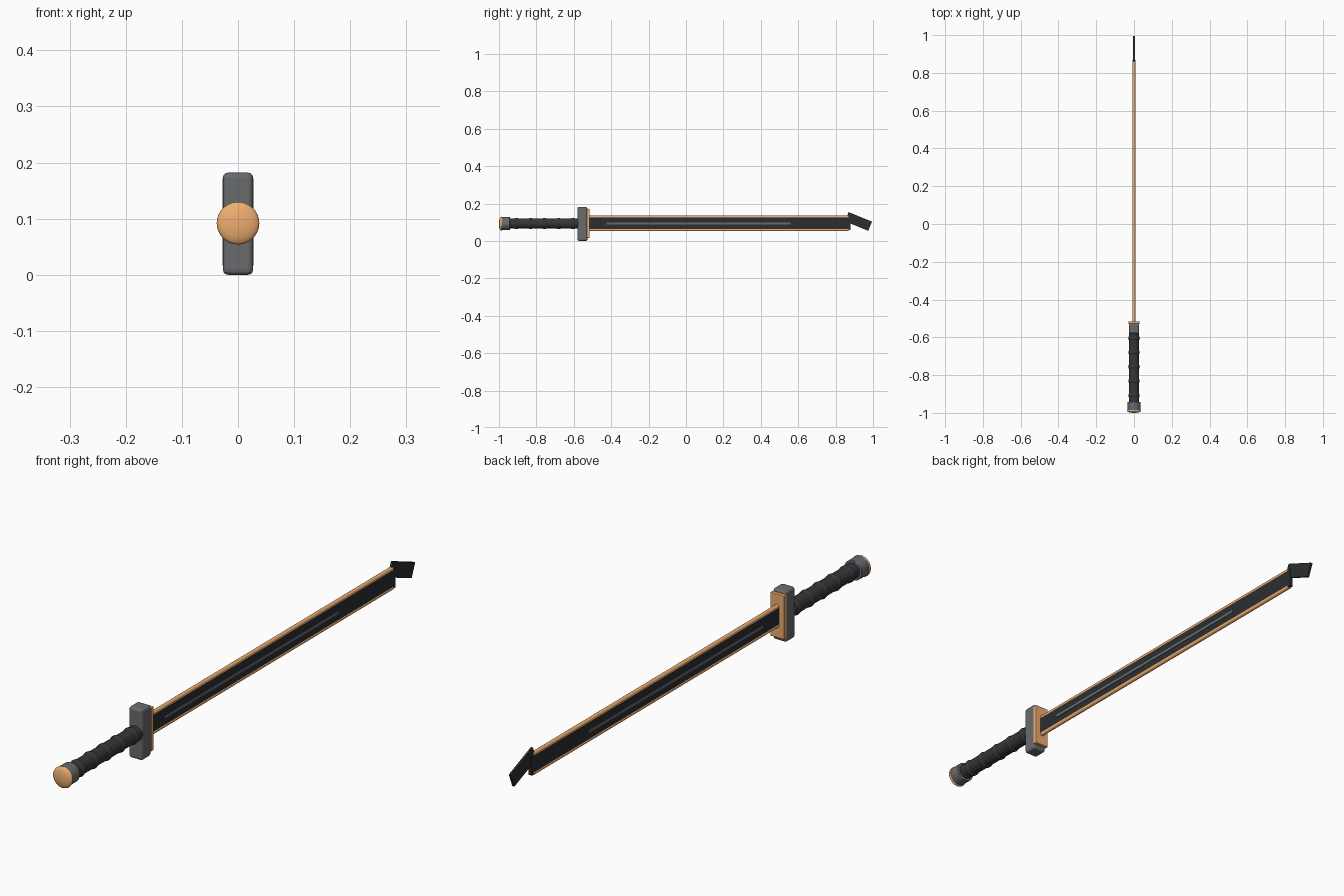
import bpy
from math import radians, pi

if "Cube" in bpy.data.objects:
    bpy.data.objects.remove(bpy.data.objects["Cube"])

ZC = 0.093  # height of the sword's long axis


def material(name, rgb):
    m = bpy.data.materials.new(name)
    m.diffuse_color = (*rgb, 1)
    m.use_nodes = True
    m.node_tree.nodes["Principled BSDF"].inputs["Base Color"].default_value = m.diffuse_color
    return m


BLACK = material("blackened_steel", (0.025, 0.027, 0.03))
WRAP = material("grip_leather", (0.035, 0.037, 0.04))
STEEL = material("dark_steel", (0.14, 0.145, 0.155))
COPPER = material("copper", (0.85, 0.42, 0.16))


def finish(name, mat, bevel=0, smooth=False):
    ob = bpy.context.object
    ob.name = name
    ob.data.materials.append(mat)
    bpy.ops.object.transform_apply(location=False, rotation=True, scale=True)
    if smooth:
        bpy.ops.object.shade_smooth_by_angle(angle=radians(40))
    if bevel:
        mod = ob.modifiers.new("bevel", 'BEVEL')
        mod.width = bevel
        mod.segments = 3
    return ob


def box(name, mat, y0, y1, z0, z1, width, bevel=0):
    bpy.ops.mesh.primitive_cube_add(size=1, location=(0, (y0 + y1) / 2, (z0 + z1) / 2))
    bpy.context.object.scale = (width, y1 - y0, z1 - z0)
    return finish(name, mat, bevel)


def rod(name, mat, y0, y1, r, z=ZC, bevel=0, sides=32):
    bpy.ops.mesh.primitive_cylinder_add(vertices=sides, radius=r, depth=y1 - y0,
                                        location=(0, (y0 + y1) / 2, z),
                                        rotation=(pi / 2, 0, 0))
    return finish(name, mat, bevel, smooth=True)


# Blade with copper edges and a shallow central fuller strip
box("blade", BLACK, -0.52, 0.88, 0.058, 0.129, 0.012)
for label, z in (("upper", 0.1285), ("lower", 0.0605)):
    rod(label + "_blade_edge", COPPER, -0.52, 0.868, 0.0075, z, sides=16)
box("fuller", STEEL, -0.425, 0.56, ZC - 0.005, ZC + 0.005, 0.015)

# Angled tip
bpy.ops.mesh.primitive_cube_add(size=1, location=(0, 0.922, 0.104),
                                rotation=(radians(-22), 0, 0))
bpy.context.object.scale = (0.008, 0.135, 0.053)
finish("blade_tip", BLACK)

# Guard and its copper face plate
box("guard", STEEL, -0.58, -0.527, 0, 0.182, 0.054, bevel=0.009)
box("guard_plate", COPPER, -0.53, -0.515, 0.016, 0.172, 0.056, bevel=0.002)

# Grip with wrapped rings
rod("grip", WRAP, -0.95, -0.57, 0.027)
for i in range(5):
    bpy.ops.mesh.primitive_torus_add(major_segments=32, minor_segments=10,
                                     major_radius=0.024, minor_radius=0.0065,
                                     location=(0, -0.907 + 0.0755 * i, ZC),
                                     rotation=(pi / 2, 0, 0))
    bpy.context.object.scale = (1, 1, 1.7)
    finish(f"grip_ring_{i + 1}", WRAP, smooth=True)

# Pommel collar and domed copper cap
rod("pommel", STEEL, -0.99, -0.942, 0.0355, bevel=0.002)
bpy.ops.mesh.primitive_uv_sphere_add(segments=32, ring_count=16, radius=0.038,
                                     location=(0, -0.988, 0.092),
                                     rotation=(pi / 2, 0, 0))
bpy.context.object.scale = (1, 1, 0.32)
finish("pommel_cap", COPPER, smooth=True)
